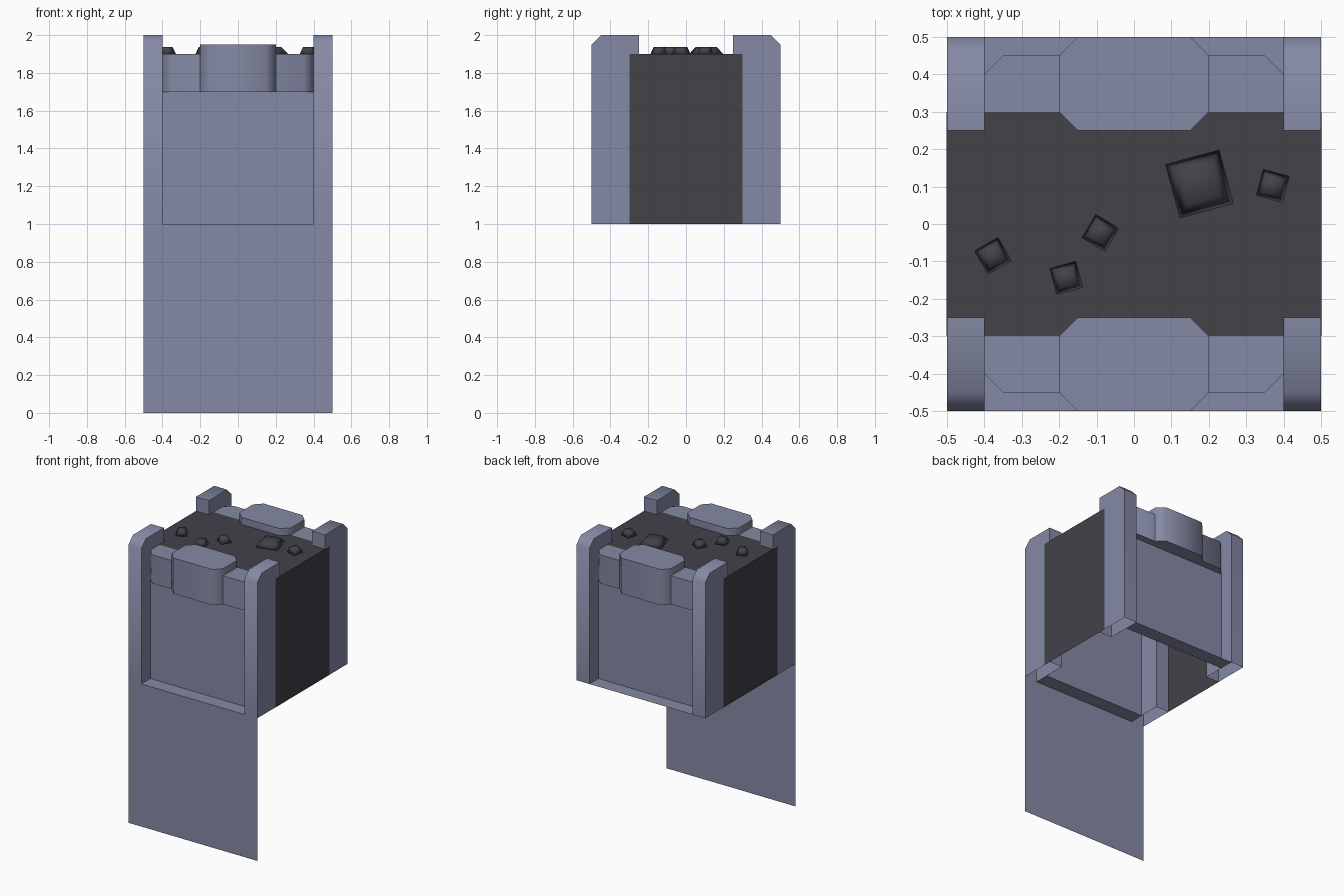
import bpy, bmesh, math
from mathutils import Matrix, Vector

if "Cube" in bpy.data.objects:
    bpy.data.objects.remove(bpy.data.objects["Cube"])


def material(name, rgb):
    m = bpy.data.materials.new(name)
    m.diffuse_color = (*rgb, 1)
    m.use_nodes = True
    m.node_tree.nodes["Principled BSDF"].inputs["Base Color"].default_value = m.diffuse_color
    return m


METAL = material("blue_grey_metal", (0.235, 0.255, 0.375))
COAL = material("dark_coal", (0.054, 0.054, 0.066))


def finish(bm, name, mat, mirror=None, smooth=True):
    """Turn a bmesh into an object, optionally mirrored about the origin."""
    me = bpy.data.meshes.new(name)
    bm.to_mesh(me)
    bm.free()
    me.materials.append(mat)
    ob = bpy.data.objects.new(name, me)
    bpy.context.collection.objects.link(ob)
    if smooth:
        bpy.ops.object.select_all(action='DESELECT')
        ob.select_set(True)
        bpy.context.view_layer.objects.active = ob
        bpy.ops.object.shade_smooth_by_angle(angle=math.radians(50))
    if mirror:
        mod = ob.modifiers.new("mirror", 'MIRROR')
        mod.use_axis = mirror
        mod.use_mirror_merge = False
    return ob


def prism(points, offset, drop=()):
    """Extrude a polygon by offset, leaving out faces that point along drop."""
    bm = bmesh.new()
    face = bm.faces.new([bm.verts.new(p) for p in points])
    res = bmesh.ops.extrude_face_region(bm, geom=[face], use_keep_orig=True)
    verts = [g for g in res["geom"] if isinstance(g, bmesh.types.BMVert)]
    bmesh.ops.translate(bm, verts=verts, vec=offset)
    bmesh.ops.recalc_face_normals(bm, faces=bm.faces)
    bm.normal_update()
    gone = [f for f in bm.faces if any(f.normal.dot(Vector(d)) > 0.99 for d in drop)]
    bmesh.ops.delete(bm, geom=gone, context='FACES')
    return bm


DOWN = (0, 0, -1)

# Corner pillars with a chamfered outer top edge, open underneath
post = [(-0.5, 1), (-0.5, 1.95), (-0.45, 2), (-0.25, 2), (-0.25, 1)]
bm = prism([(0.4, y, z) for y, z in post], (0.1, 0, 0), [DOWN])
finish(bm, "corner_pillar", METAL, (True, True, False))

# Recessed wall and its bottom ledge, front and back
bm = bmesh.new()
rows = [[bm.verts.new((x, y, z)) for x in (-0.4, 0.4)]
        for y, z in ((-0.5, 1), (-0.4, 1), (-0.4, 1.7))]
for a, b in zip(rows, rows[1:]):
    bm.faces.new((a[0], a[1], b[1], b[0]))
finish(bm, "recessed_wall", METAL, (False, True, False), smooth=False)

# Rim bar with chamfered outer corners
bar = [(-0.4, -0.3), (-0.4, -0.4), (-0.35, -0.45), (0.35, -0.45), (0.4, -0.4), (0.4, -0.3)]
bm = prism([(x, y, 1.7) for x, y in bar], (0, 0, 0.2))
finish(bm, "rim_bar", METAL, (False, True, False))

# Thicker, taller block in the middle of the rim
block = [(-0.15, -0.5), (0.15, -0.5), (0.2, -0.45), (0.2, -0.3),
         (0.15, -0.25), (-0.15, -0.25), (-0.2, -0.3), (-0.2, -0.45)]
bm = prism([(x, y, 1.7) for x, y in block], (0, 0, 0.25))
finish(bm, "rim_centre_block", METAL, (False, True, False))

# Coal filling: top and two side faces
fill = [(-0.501, 1), (-0.501, 1.9), (0.501, 1.9), (0.501, 1)]
bm = prism([(x, -0.3, z) for x, z in fill], (0, 0.6, 0), [DOWN, (0, 1, 0), (0, -1, 0)])
finish(bm, "coal_filling", COAL, smooth=False)

# Thin skirt hanging from the front
bm = bmesh.new()
bm.faces.new([bm.verts.new((x, -0.5, z))
              for x, z in ((-0.5, 0), (0.5, 0), (0.5, 1), (-0.5, 1))])
finish(bm, "front_skirt", METAL, smooth=False)

# Coal lumps: x, y, base width, turn in degrees
for x, y, w, turn in ((0.175, 0.107, 0.148, 15), (0.371, 0.102, 0.072, -15),
                      (-0.09, -0.024, 0.072, -31), (-0.181, -0.144, 0.072, 15),
                      (-0.377, -0.085, 0.072, 30)):
    bm = bmesh.new()
    # four-sided truncated pyramid, its diagonal turned to line up with the axes
    bmesh.ops.create_cone(
        bm, cap_ends=True, segments=4, radius1=w / math.sqrt(2),
        radius2=0.6 * w / math.sqrt(2), depth=0.038,
        matrix=Matrix.Translation((x, y, 1.919)) @ Matrix.Rotation(math.radians(turn + 45), 4, 'Z'))
    for f in bm.faces:
        f.smooth = True
    finish(bm, "coal_lump", COAL, smooth=False)
